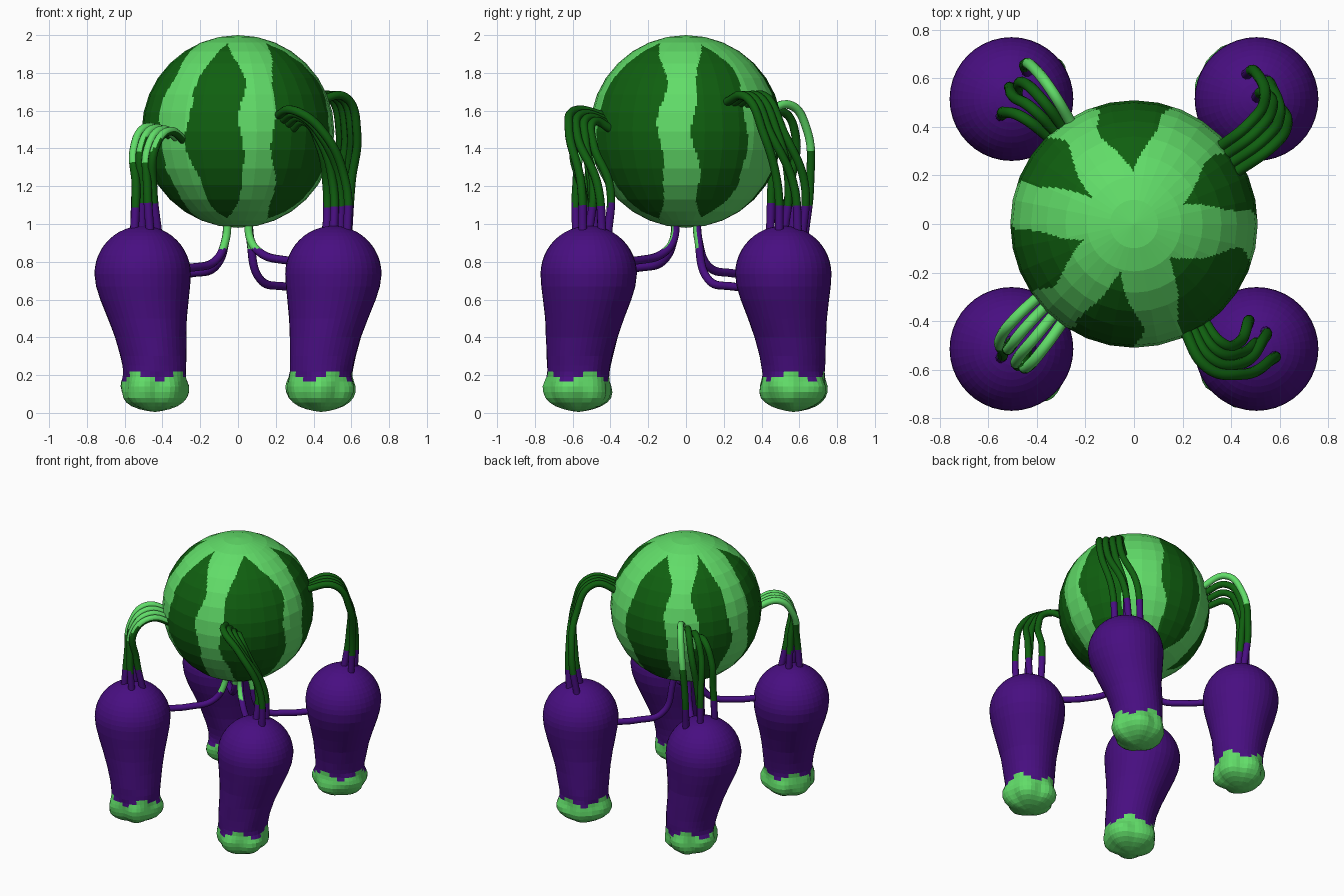
import bpy, bmesh, math
from mathutils import Vector, noise

cube = bpy.data.objects.get("Cube")
if cube:
    bpy.data.objects.remove(cube, do_unlink=True)


def material(name, rgb):
    m = bpy.data.materials.new(name)
    m.use_nodes = True
    m.diffuse_color = (*rgb, 1)
    bsdf = m.node_tree.nodes["Principled BSDF"]
    bsdf.inputs["Base Color"].default_value = (*rgb, 1)
    bsdf.inputs["Roughness"].default_value = 0.7
    return m


MATS = [material("light_green", (0.12, 0.72, 0.14)),
        material("dark_green", (0.005, 0.115, 0.005)),
        material("purple", (0.065, 0.0045, 0.22))]
LIGHT, DARK, PURPLE = range(3)


def add_object(name, mesh, rule, smooth=False):
    """Link a mesh and colour each face with rule(centre, normal)."""
    mesh.materials.clear()
    for m in MATS:
        mesh.materials.append(m)
    for p in mesh.polygons:
        p.material_index = rule(p.center, p.normal)
        p.use_smooth = smooth
    ob = bpy.data.objects.new(name, mesh)
    bpy.context.collection.objects.link(ob)
    return ob


# Body: faceted ball with six wavy dark stripes
CENTRE, RADIUS = Vector((0, 0, 1.49)), 0.51
STRIPES = [(23, 17), (92, 18), (146, 14), (199, 17), (256, 17), (319, 26)]


def stripe_rule(c, n):
    d = (c - CENTRE).normalized()
    lat = math.degrees(math.asin(d.z))
    lon = math.degrees(math.atan2(d.y, d.x))
    taper = 1 - (abs(lat) / 66) ** 4
    for mid, half in STRIPES:
        wob = 3 * math.sin(lat * 0.09 + mid)
        off = (lon - mid - wob * 0.6 + 180) % 360 - 180
        if abs(off) < half * taper + 1.5 * math.sin(lat * 0.15 + mid * 2):
            return DARK
    return LIGHT


bm = bmesh.new()
bmesh.ops.create_uvsphere(bm, u_segments=32, v_segments=16, radius=RADIUS)
bmesh.ops.translate(bm, verts=bm.verts, vec=CENTRE)
bmesh.ops.subdivide_edges(bm, edges=bm.edges[:], cuts=7, use_grid_fill=True)
body = bpy.data.meshes.new("body")
bm.to_mesh(body)
bm.free()
add_object("body", body, stripe_rule)

# Legs: round top, tapering down to a lumpy lobed foot
TOP_Z, TOP_R, SEG = 0.735, 0.255, 40
PROFILE = [(0.67, 0.249), (0.6, 0.234), (0.5, 0.209), (0.4, 0.188),
           (0.3, 0.174), (0.25, 0.168), (0.22, 0.165), (0.19, 0.164),
           (0.165, 0.168), (0.14, 0.172), (0.11, 0.172), (0.08, 0.163),
           (0.055, 0.142), (0.035, 0.112), (0.02, 0.075), (0.01, 0.035)]


def make_leg(name, sx, sy):
    def axis(z):
        t = min(1, max(0, (TOP_Z - z) / 0.55))
        t = t * t * (3 - 2 * t)
        return Vector((sx * (0.505 - 0.065 * t), sy * (0.515 + 0.055 * t), z))

    rings = [(TOP_Z + TOP_R * math.cos(a), TOP_R * math.sin(a))
             for a in (math.pi * k / 24 for k in range(1, 13))] + PROFILE
    bm = bmesh.new()
    loops = []
    for z, r in rings:
        foot = min(1, max(0, (0.22 - z) / 0.08))
        ring = []
        for k in range(SEG):
            a = 2 * math.pi * k / SEG
            d = Vector((math.cos(a), math.sin(a), 0))
            lump = noise.noise(d * 1.7 + Vector((sx * 3, sy * 5, z * 9)))
            scale = 1 + foot * (0.13 * abs(math.cos(2.5 * a + sx)) - 0.08 + 0.1 * lump)
            scale += 0.03 * lump * min(1, max(0, (0.6 - z) / 0.3))
            ring.append(bm.verts.new(axis(z) + d * r * scale))
        loops.append(ring)
    for up, low in zip(loops, loops[1:]):
        for k in range(SEG):
            j = (k + 1) % SEG
            bm.faces.new((up[k], low[k], low[j], up[j]))
    for ring, z in ((loops[0], TOP_Z + TOP_R), (loops[-1], 0.005)):
        tip = bm.verts.new(axis(z))
        for k in range(SEG):
            bm.faces.new((ring[k], ring[(k + 1) % SEG], tip))
    bmesh.ops.recalc_face_normals(bm, faces=bm.faces)
    mesh = bpy.data.meshes.new(name)
    bm.to_mesh(mesh)
    bm.free()

    def rule(c, n):
        d = c - axis(c.z)
        a = math.atan2(d.y, d.x)
        return LIGHT if c.z < 0.195 + 0.022 * math.sin(4 * a + sx + sy) else PURPLE

    add_object(name, mesh, rule)


# Tubes: round bevelled curves turned into meshes
def make_tube(name, points, rule, radius=0.023):
    cu = bpy.data.curves.new(name, "CURVE")
    cu.dimensions = "3D"
    cu.bevel_depth, cu.bevel_resolution, cu.resolution_u = radius, 3, 10
    cu.use_fill_caps = True
    sp = cu.splines.new("BEZIER")
    sp.bezier_points.add(len(points) - 1)
    for bp, p in zip(sp.bezier_points, points):
        bp.co = p
        bp.handle_left_type = bp.handle_right_type = "AUTO"
    tmp = bpy.data.objects.new(name + "_path", cu)
    bpy.context.collection.objects.link(tmp)
    dg = bpy.context.evaluated_depsgraph_get()
    mesh = bpy.data.meshes.new_from_object(tmp.evaluated_get(dg))
    bpy.data.objects.remove(tmp, do_unlink=True)
    add_object(name, mesh, rule, smooth=True)


def arm_rule(style, i):
    def rule(c, n):
        if c.z < 1.1:
            return PURPLE
        if style == "pale" and c.z > 1.32 and (i % 2 == 0 or n.z > 0.2):
            return LIGHT
        if style == "mixed" and i == 3 and c.z > 1.38:
            return LIGHT
        return DARK
    return rule


def strand_rule(c, n):
    return LIGHT if c.z > 0.87 and n.y < -0.3 else PURPLE


# Each bundle blends between its outer and inner path
CORNERS = {
    "front_right": (-1, -1, 0.77, "pale",
        [(-.36, -.27, 1.46), (-.49, -.39, 1.51), (-.55, -.47, 1.4), (-.54, -.5, 1.2), (-.55, -.51, .92)],
        [(-.27, -.37, 1.43), (-.37, -.51, 1.49), (-.44, -.59, 1.4), (-.45, -.58, 1.2), (-.42, -.55, .92)]),
    "front_left": (1, -1, 0.81, "dark",
        [(.2, -.42, 1.57), (.3, -.59, 1.6), (.44, -.62, 1.5), (.57, -.53, 1.22), (.58, -.5, .92)],
        [(.28, -.39, 1.5), (.36, -.49, 1.54), (.43, -.49, 1.42), (.47, -.43, 1.2), (.47, -.46, .92)]),
    "back_left": (1, 1, 0.67, "dark",
        [(.4, .2, 1.64), (.57, .32, 1.67), (.63, .41, 1.48), (.6, .51, 1.22), (.58, .54, .92)],
        [(.33, .3, 1.62), (.47, .41, 1.68), (.54, .52, 1.48), (.5, .6, 1.22), (.46, .57, .92)]),
    "back_right": (-1, 1, 0.74, "mixed",
        [(-.34, .35, 1.48), (-.46, .44, 1.52), (-.53, .46, 1.4), (-.54, .48, 1.2), (-.55, .49, .92)],
        [(-.25, .4, 1.57), (-.34, .55, 1.63), (-.41, .64, 1.5), (-.45, .63, 1.22), (-.44, .58, .92)]),
}

for corner, (sx, sy, low_z, style, outer, inner) in CORNERS.items():
    make_leg(corner + "_leg", sx, sy)
    for i in range(4):
        pts = [Vector(a).lerp(Vector(b), i / 3) for a, b in zip(outer, inner)]
        side = 0.045 if i % 2 else -0.045
        pts[-1].y += side
        pts[-2].y += side * 0.6
        make_tube(f"{corner}_arm_tube_{i + 1}", pts, arm_rule(style, i))
    # Thin strand from under the body to the inner side of the leg
    strand = [Vector((sx * r, sy * r, z)) for r, z in
              ((0.055, 1.03), (0.065, 0.92), (0.115, low_z + 0.04),
               (0.24, low_z), (0.36, low_z))]
    make_tube(corner + "_lower_strand", strand, strand_rule, 0.022)
